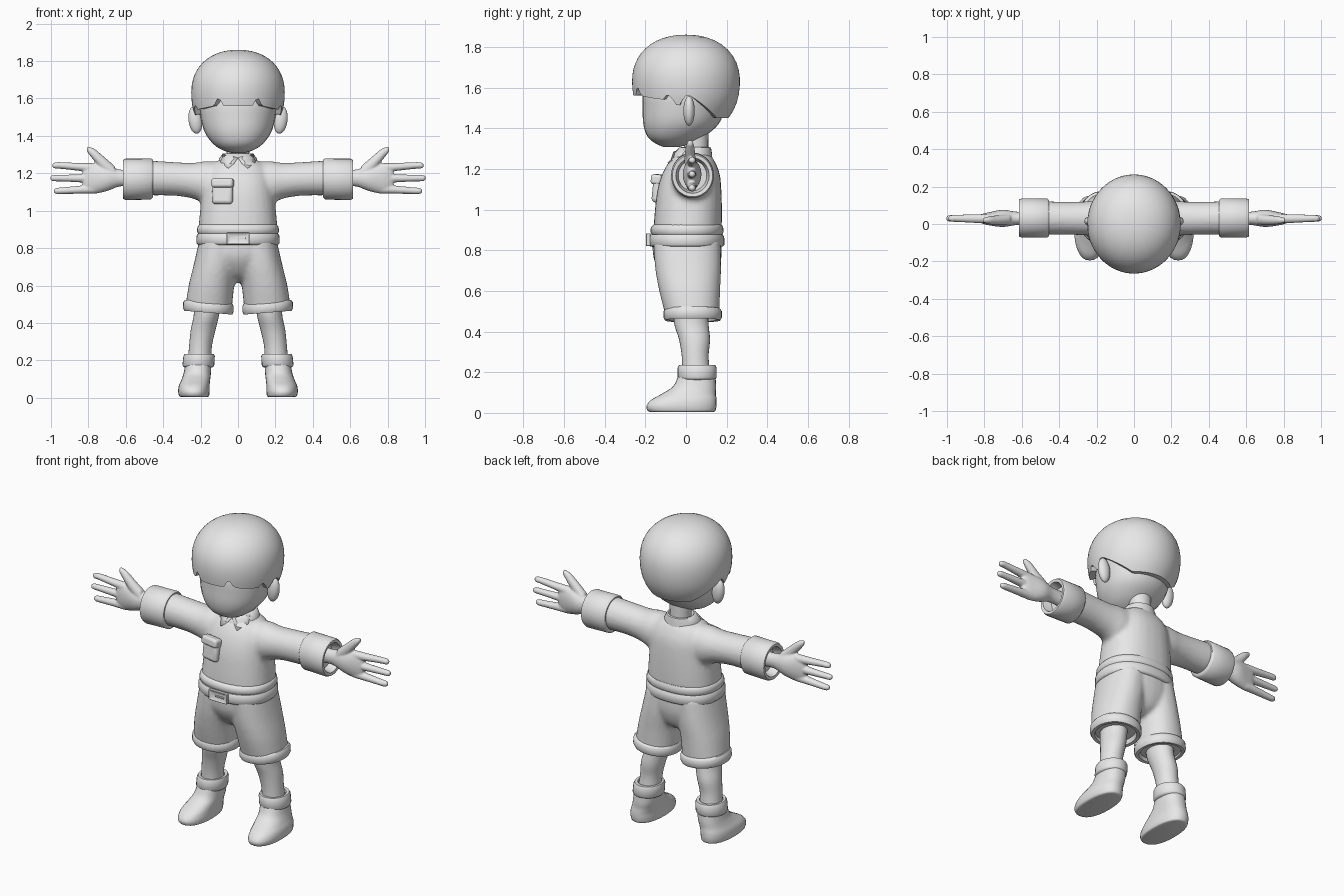
import bpy, bmesh, math
from mathutils import Matrix, Vector

grey = bpy.data.materials.new("plain_grey")
grey.diffuse_color = (0.8, 0.8, 0.8, 1)


def finish(name, bm, mirror=False, angle=50):
    bmesh.ops.recalc_face_normals(bm, faces=bm.faces[:])
    me = bpy.data.meshes.new(name)
    bm.to_mesh(me)
    bm.free()
    me.materials.append(grey)
    ob = bpy.data.objects.new(name, me)
    bpy.context.collection.objects.link(ob)
    bpy.ops.object.select_all(action='DESELECT')
    ob.select_set(True)
    bpy.context.view_layer.objects.active = ob
    bpy.ops.object.shade_smooth_by_angle(angle=math.radians(angle))
    if mirror:
        ob.modifiers.new("Mirror", 'MIRROR')
    return ob


def blend(ob, voxel, smooth):
    """Fuse overlapping volumes into one soft skin."""
    r = ob.modifiers.new("Fuse", 'REMESH')
    r.mode, r.voxel_size, r.use_smooth_shade = 'VOXEL', voxel, True
    s = ob.modifiers.new("Soften", 'SMOOTH')
    s.factor, s.iterations = 0.5, smooth


def catmull(p, steps):
    out = []
    for i in range(len(p) - 1):
        a, b, c, d = p[max(i - 1, 0)], p[i], p[i + 1], p[min(i + 2, len(p) - 1)]
        for k in range(steps):
            t = k / steps
            out.append([0.5 * (2 * q + (r - o) * t + (2 * o - 5 * q + 4 * r - s) * t * t
                               + (3 * q - o - 3 * r + s) * t ** 3)
                        for o, q, r, s in zip(a, b, c, d)])
    return out + [list(p[-1])]


def loft(bm, rings, axis='z', steps=4, seg=28, e=2.0, tilt=0.0, flip=1):
    """Rings are (position, centre a, centre b, radius a, radius b)."""
    prev = None
    rows = catmull(rings, steps) if steps > 1 else rings
    for n, (p, ca, cb, ra, rb) in enumerate(rows):
        row = []
        for i in range(seg):
            t = 2 * math.pi * i / seg
            c, s = math.cos(t), math.sin(t)
            a = ra * math.copysign(abs(c) ** (2 / e), c)
            b = rb * math.copysign(abs(s) ** (2 / e), s)
            co = (ca + a, cb + b, p + tilt * a) if axis == 'z' else (flip * p, ca + a, cb + b)
            row.append(bm.verts.new(co))
        if prev:
            for i in range(seg):
                j = (i + 1) % seg
                bm.faces.new((prev[i], prev[j], row[j], row[i]))
        if n in (0, len(rows) - 1):
            bm.faces.new(row)
        prev = row


def part(name, rings, mirror=False, **kw):
    bm = bmesh.new()
    loft(bm, rings, **kw)
    return finish(name, bm, mirror)


def block(name, loc, size, bevel, rot=(0, 0)):
    bm = bmesh.new()
    m = (Matrix.Translation(loc) @ Matrix.Rotation(rot[1], 4, 'Z') @ Matrix.Rotation(rot[0], 4, 'X')
         @ Matrix.Diagonal((*size, 1)))
    bmesh.ops.create_cube(bm, size=1, matrix=m)
    ob = finish(name, bm)
    b = ob.modifiers.new("Bevel", 'BEVEL')
    b.width, b.segments = bevel, 3
    return ob


# Head, ears, neck
part("head", [(1.308, 0, -.07, .03, .04), (1.325, 0, -.065, .085, .085), (1.36, 0, -.05, .135, .14),
              (1.42, 0, -.025, .178, .185), (1.5, 0, -.01, .2, .203), (1.58, 0, 0, .205, .21),
              (1.7, 0, 0, .17, .18)], e=2.1)
bm = bmesh.new()
bmesh.ops.create_uvsphere(bm, u_segments=20, v_segments=12, radius=1,
                          matrix=Matrix.Translation((.228, .015, 1.485)) @ Matrix.Rotation(.12, 4, 'Y')
                          @ Matrix.Diagonal((.037, .028, .074, 1)))
finish("ear", bm, mirror=True)
part("neck", [(1.2, 0, .045, .075, .07), (1.28, 0, .05, .06, .06), (1.38, 0, .05, .065, .06)])

# Hair cap with a notched fringe, side locks and a lower nape
SEG, ROWS, MID = 96, 14, 1.63


def hair_edge(x, y):
    z = 1.56 - .11 * min(max((y - .02) / .16, 0), 1)
    if y < -.1:
        z += .05 * max(0, 1 - abs(abs(x) - .105) / .026)
        z -= .02 * max(0, abs(x) - .13) / .1
    return z - .06 * max(0, 1 - abs(y + .04) / .035)


def hair_point(t, z, k=1):
    h = abs(z - MID) / (.23 if z > MID else .27)
    r = k * max(0, 1 - h ** 2.2) ** (1 / 2.2)
    return (.25 * r * math.cos(t), .265 * r * math.sin(t), z)


bm = bmesh.new()
top = bm.verts.new((0, 0, 1.86))
cols = []
for i in range(SEG):
    t = 2 * math.pi * i / SEG
    edge = hair_edge(.25 * math.cos(t), .25 * math.sin(t))
    end = math.pi / 2 + math.asin((MID - edge) / .27)
    col = []
    for k in range(1, ROWS + 1):
        f = end * k / ROWS
        c = math.cos(f)
        col.append(bm.verts.new(hair_point(t, MID + c * (.23 if c > 0 else .27))))
    col[-1].co.z = edge
    col.append(bm.verts.new(hair_point(t, edge + .004, .78)))
    cols.append(col)
for i in range(SEG):
    a, b = cols[i], cols[(i + 1) % SEG]
    bm.faces.new((top, a[0], b[0]))
    for k in range(ROWS):
        bm.faces.new((a[k], a[k + 1], b[k + 1], b[k]))
finish("hair", bm, angle=40)

# Shirt body with both sleeves
bm = bmesh.new()
loft(bm, [(.9, 0, .008, .212, .168), (1.0, 0, .012, .203, .165), (1.1, 0, .017, .192, .157),
          (1.18, 0, .025, .18, .14), (1.24, 0, .03, .15, .11), (1.275, 0, .035, .09, .08)], e=2.3)
for side in (1, -1):
    loft(bm, [(.05, .03, 1.14, .10, .12), (.17, .03, 1.15, .10, .115), (.24, .03, 1.16, .092, .096),
              (.34, .03, 1.17, .088, .09), (.48, .032, 1.175, .09, .094)], axis='x', flip=side)
blend(finish("shirt", bm), .013, 5)
part("shirt_hem", [(.875, 0, .005, .19, .15), (.878, 0, .005, .213, .173), (.89, 0, .005, .22, .18),
                   (.912, 0, .005, .217, .178), (.925, 0, .008, .209, .169), (.93, 0, .008, .19, .15)],
     steps=1, seg=40, e=2.3)
part("sleeve_cuff", [(.455, .032, 1.172, .08, .085), (.455, .032, 1.172, .097, .1),
                     (.465, .032, 1.17, .105, .11), (.54, .032, 1.168, .105, .11),
                     (.6, .032, 1.167, .105, .111), (.614, .032, 1.167, .099, .104),
                     (.612, .032, 1.167, .082, .087), (.56, .032, 1.167, .07, .075)],
     mirror=True, axis='x', steps=1, seg=32)

# Collar band and its two front points
part("collar", [(1.245, 0, .03, .08, .08), (1.25, 0, .03, .108, .1), (1.28, 0, .035, .1, .092),
                (1.305, 0, .045, .082, .078), (1.307, 0, .045, .072, .068), (1.27, 0, .045, .055, .055)],
     steps=1, seg=32)
bm = bmesh.new()
bm.faces.new([bm.verts.new(v) for v in ((.004, -.062, 1.285), (.03, -.075, 1.245), (.055, -.09, 1.23),
                                        (.095, -.035, 1.26), (.08, .0, 1.302))])
ob = finish("collar_point", bm, mirror=True)
ob.modifiers.new("Thickness", 'SOLIDIFY').thickness = .012
ob.modifiers.move(1, 0)

# Chest pocket and flap
block("pocket", (-.082, -.135, 1.1), (.112, .045, .13), .018, (-.1, -.2))
block("pocket_flap", (-.082, -.137, 1.148), (.118, .055, .05), .014, (-.12, -.2))

# Belt and buckle
part("belt", [(.815, 0, .003, .19, .15), (.818, 0, .003, .215, .178), (.828, 0, .003, .223, .186),
              (.865, 0, .003, .222, .185), (.878, 0, .003, .214, .177), (.88, 0, .003, .19, .15)],
     steps=1, seg=40, e=2.3)
bm = bmesh.new()
bmesh.ops.create_cube(bm, size=1, matrix=Matrix.Translation((0, -.186, .852))
                      @ Matrix.Diagonal((.122, .022, .062, 1)))
front = [f for f in bm.faces if f.calc_center_median().y < -.19]
bmesh.ops.inset_region(bm, faces=front, thickness=.014, use_even_offset=True)
bmesh.ops.translate(bm, verts=front[0].verts[:], vec=(0, .008, 0))
ob = finish("buckle", bm, angle=30)
b = ob.modifiers.new("Bevel", 'BEVEL')
b.width, b.segments = .003, 2
block("buckle_pin", (.01, -.192, .852), (.06, .008, .009), .002)

# Shorts and turned-up hems
bm = bmesh.new()
loft(bm, [(.62, 0, .025, .05, .06), (.66, 0, .02, .12, .12), (.75, 0, .008, .2, .165),
          (.86, 0, .004, .208, .17)], e=2.2)
for side in (1, -1):
    loft(bm, [(.475, side * .158, .032, .125, .132), (.6, side * .142, .018, .122, .15),
              (.72, side * .118, .01, .117, .163), (.85, side * .098, .004, .108, .165)], e=2.2)
blend(finish("shorts", bm), .013, 4)
part("shorts_hem", [(.515, .157, .033, .11, .12), (.513, .157, .033, .127, .134), (.5, .158, .033, .135, .143),
                    (.47, .159, .033, .136, .144), (.455, .159, .033, .128, .136),
                    (.457, .159, .033, .11, .118), (.5, .159, .033, .1, .105)],
     mirror=True, steps=1, seg=32, tilt=.08, e=2.15)

# Legs, socks, shoes
part("leg", [(.56, .165, .025, .075, .085), (.45, .168, .025, .068, .085), (.36, .187, .042, .066, .076),
             (.28, .2, .045, .061, .066), (.2, .206, .05, .062, .068)], mirror=True)
part("sock_cuff", [(.16, .212, .055, .065, .07), (.165, .212, .055, .08, .09), (.175, .212, .055, .085, .096),
                   (.222, .208, .055, .084, .096), (.235, .207, .055, .078, .089),
                   (.234, .207, .053, .064, .07), (.215, .207, .053, .06, .065)],
     mirror=True, steps=1, seg=28)
part("shoe", [(.004, .233, -.02, .07, .15), (.01, .235, -.022, .08, .166), (.035, .236, -.022, .084, .172),
              (.065, .234, -.01, .082, .16), (.095, .226, .015, .077, .132), (.13, .218, .042, .073, .106),
              (.18, .212, .053, .07, .092)], mirror=True, e=2.3)

# Hand: palm, thumb and three fingers
bm = bmesh.new()
loft(bm, [(.55, .03, 1.172, .035, .045), (.63, .03, 1.175, .036, .045), (.7, .03, 1.173, .046, .068),
          (.77, .028, 1.172, .036, .082), (.81, .028, 1.173, .026, .078), (.83, .028, 1.173, .016, .06)], axis='x')
loft(bm, [(.66, .025, 1.2, .03, .04), (.72, .02, 1.25, .027, .042), (.77, .02, 1.3, .022, .032),
          (.808, .02, 1.33, .012, .014)], axis='x')
for z0, z1, tip in ((1.228, 1.242, .992), (1.173, 1.174, 1.003), (1.117, 1.106, .985)):
    loft(bm, [(.77, .028, z0, .026, .026), (.86, .029, (z0 + z1) / 2, .023, .021), (.95, .03, z1, .019, .018),
              (tip - .012, .03, z1, .017, .016), (tip, .03, z1, .009, .009)], axis='x', seg=16)
ob = finish("hand", bm)
blend(ob, .006, 3)
ob.modifiers.new("Mirror", 'MIRROR')
